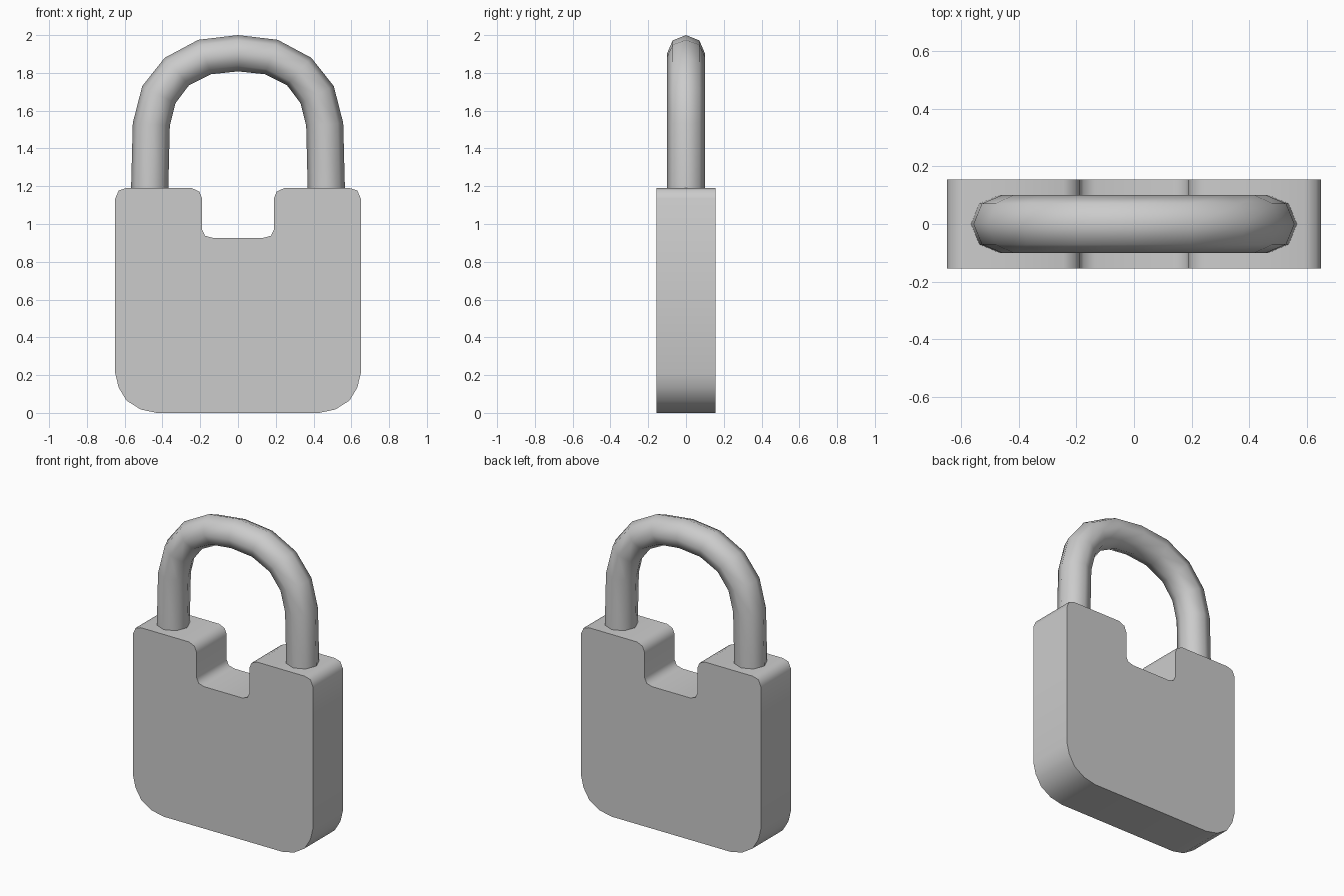
import bpy, bmesh, math

if "Cube" in bpy.data.objects:
    bpy.data.objects.remove(bpy.data.objects["Cube"])

grey = bpy.data.materials.new("light_grey")
grey.diffuse_color = (0.6, 0.6, 0.6, 1)
grey.use_nodes = True
grey.node_tree.nodes["Principled BSDF"].inputs["Base Color"].default_value = grey.diffuse_color


def finish(bm, name, angle):
    bmesh.ops.recalc_face_normals(bm, faces=bm.faces[:])
    me = bpy.data.meshes.new(name)
    bm.to_mesh(me)
    bm.free()
    me.materials.append(grey)
    ob = bpy.data.objects.new(name, me)
    bpy.context.collection.objects.link(ob)
    bpy.ops.object.select_all(action='DESELECT')
    ob.select_set(True)
    bpy.context.view_layer.objects.active = ob
    bpy.ops.object.shade_smooth_by_angle(angle=math.radians(angle))


# Body: notched plate with rounded corners, half outline mirrored in x
half = [(0.43, 0), (0.515, 0.018), (0.59, 0.065), (0.632, 0.135), (0.65, 0.21),
        (0.65, 1.135), (0.632, 1.177), (0.592, 1.19),
        (0.245, 1.19), (0.205, 1.172), (0.19, 1.135),
        (0.19, 0.97), (0.175, 0.938), (0.135, 0.927)]
outline = half + [(-x, z) for x, z in reversed(half)]
bm = bmesh.new()
face = bm.faces.new([bm.verts.new((x, -0.155, z)) for x, z in outline])
ext = bmesh.ops.extrude_face_region(bm, geom=[face])
bmesh.ops.translate(bm, vec=(0, 0.31, 0),
                    verts=[v for v in ext["geom"] if isinstance(v, bmesh.types.BMVert)])
finish(bm, "lock_body", 50)

# Shackle: eight-sided tube through pairs of outer and inner arch points
pairs = [((0.567, 1.15), (0.37, 1.15)), ((0.557, 1.535), (0.361, 1.52)),
         ((0.507, 1.73), (0.331, 1.64)), ((0.388, 1.88), (0.259, 1.735)),
         ((0.21, 1.975), (0.142, 1.793))]
arch = ([((-a, b), (-c, d)) for (a, b), (c, d) in pairs]
        + [((0, 2.0), (0, 1.808))]
        + pairs[::-1])
bm = bmesh.new()
rings = []
for (ox, oz), (ix, iz) in arch:
    ring = []
    for k in range(8):
        a = k * math.pi / 4
        t = 0.5 + 0.5 * math.cos(a)
        ring.append(bm.verts.new((ix + (ox - ix) * t, 0.1 * math.sin(a), iz + (oz - iz) * t)))
    rings.append(ring)
for r, s in zip(rings, rings[1:]):
    for k in range(8):
        n = (k + 1) % 8
        bm.faces.new((r[k], r[n], s[n], s[k]))
bm.faces.new(rings[0])
bm.faces.new(rings[-1])
finish(bm, "shackle", 60)
